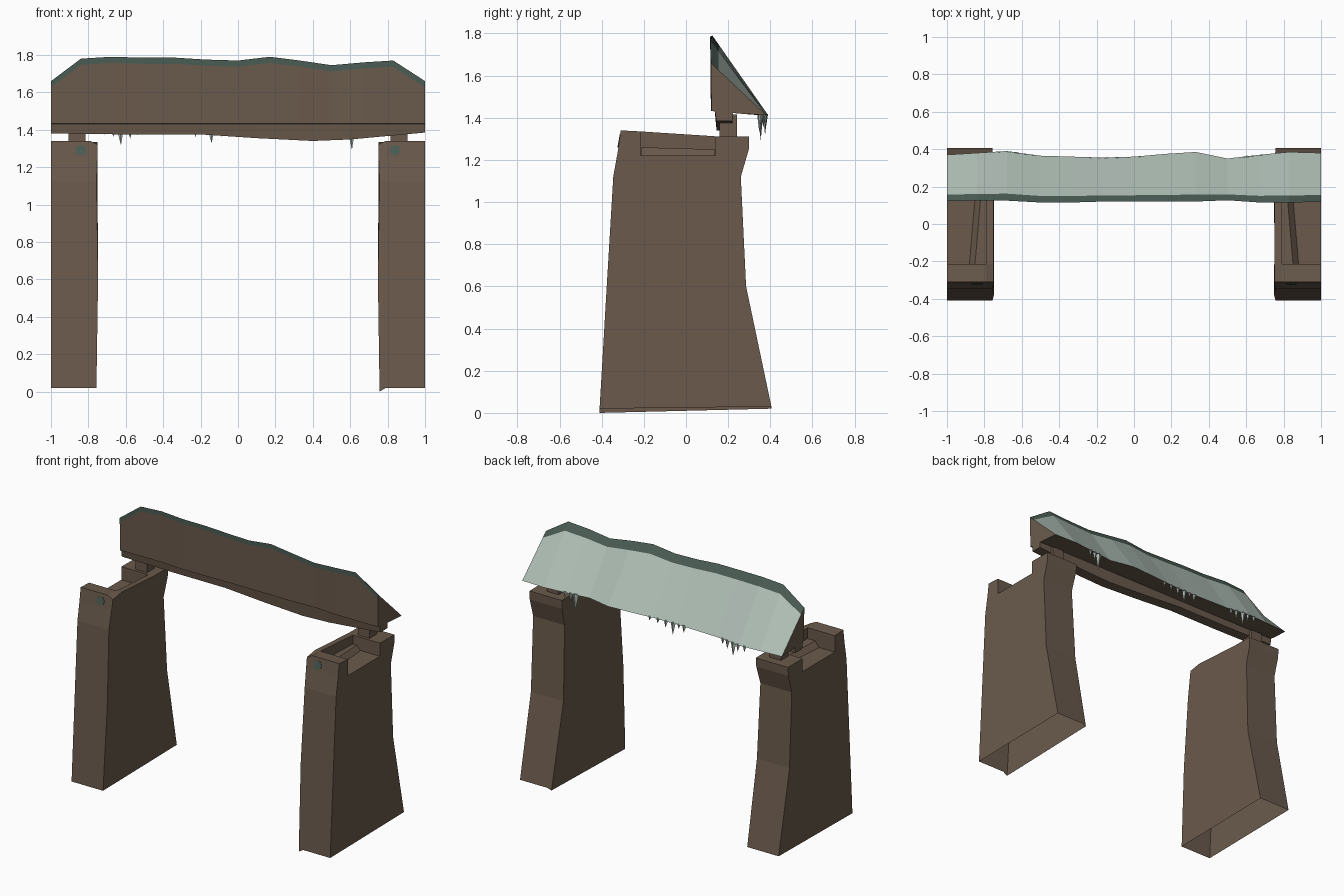
import bpy, bmesh, math
from mathutils import Vector

if "Cube" in bpy.data.objects:
    bpy.data.objects.remove(bpy.data.objects["Cube"])


def material(name, rgb):
    m = bpy.data.materials.new(name)
    m.diffuse_color = (*rgb, 1)
    m.use_nodes = True
    m.node_tree.nodes["Principled BSDF"].inputs["Base Color"].default_value = m.diffuse_color
    return m


BROWN = material("brown stone", (0.145, 0.102, 0.072))
SNOW = material("pale frost", (0.44, 0.53, 0.475))
GREEN = material("dark green trim", (0.070, 0.108, 0.090))


def finish(bm, name, *mats):
    bmesh.ops.recalc_face_normals(bm, faces=bm.faces)
    me = bpy.data.meshes.new(name)
    bm.to_mesh(me)
    bm.free()
    for m in mats:
        me.materials.append(m)
    ob = bpy.data.objects.new(name, me)
    bpy.context.collection.objects.link(ob)
    return ob


def loft(bm, rings, strip_mats=None, open_last=False):
    """Skin a row of equal rings and cap both ends."""
    rows = [[bm.verts.new(p) for p in r] for r in rings]
    n = len(rows[0])
    for a, b in zip(rows, rows[1:]):
        for i in range(n - open_last):
            j = (i + 1) % n
            f = bm.faces.new((a[i], a[j], b[j], b[i]))
            if strip_mats:
                f.material_index = strip_mats[i]
    bm.faces.new(rows[0])
    bm.faces.new(rows[-1])


# Pillar side profile: front edge upward, channel in the top, back edge downward
FRONT = [(-.41, .02), (-.376, .6), (-.345, 1.12), (-.322, 1.25), (-.31, 1.32)]
BACK = [(.30, 1.31), (.298, 1.25), (.26, 1.12), (.285, .6), (.405, .03)]
INNER = {0: .757, 1: .748, 2: .757, 3: .752, 4: .75}


def pillar_ring(s, x, notch, inner=False):
    ring = []
    rise = 0 if inner else .02
    floor1, floor2 = (1.22, 1.22) if notch else (1.335, 1.312)

    def edge(k, y, z):
        if k == 0 and s > 0:
            z -= .02 if inner else 0
        return s * (INNER[k] if inner else x), y, z

    for k, (y, z) in enumerate(FRONT):
        ring.append(edge(k, y, z + (rise if k == 4 else 0)))
    for y, z in ((-.215, 1.335), (-.215, floor1), (.14, floor2), (.14, 1.312)):
        ring.append((s * (.75 if inner else x), y, z))
    for k, (y, z) in enumerate(BACK):
        px, py, pz = edge(4 - k, y, z)
        ring.append((px, py, max(pz, .02)))
    return ring


def pillar(s, side):
    # Shell with a channel open to the outer side and an open underside
    bm = bmesh.new()
    loft(bm, [pillar_ring(s, .75, False, True), pillar_ring(s, .79, False),
              pillar_ring(s, .79, True), pillar_ring(s, 1, True)], open_last=True)
    bmesh.ops.remove_doubles(bm, verts=bm.verts, dist=1e-4)
    finish(bm, side + "_pillar", BROWN)

    # Sloping ledge inside the channel
    bm = bmesh.new()
    loft(bm, [[(s * .79, y, 1.22), (s * w, y, 1.22), (s * (w - .03), y, z), (s * .79, y, z)]
              for y, w, z in ((-.213, .88, 1.26), (.138, .85, 1.25))])
    finish(bm, side + "_channel_ledge", BROWN)

    # Support post under the lintel
    bm = bmesh.new()
    c = s * .86
    loft(bm, [[(c - .045, .16, z), (c + .045, .16, z), (c + .045, .243, z), (c - .045, .243, z)]
              for z in (1.3, 1.415)])
    finish(bm, side + "_post", BROWN)

    # Round stud on the front
    bm = bmesh.new()
    bmesh.ops.create_cone(bm, cap_ends=True, segments=8, radius1=.03, radius2=.03, depth=.02)
    for v in bm.verts:
        v.co = Vector((v.co.x + s * .84, v.co.z - .31 - v.co.y * -.18, v.co.y + 1.29))
    finish(bm, side + "_stud", GREEN)


pillar(-1, "left")
pillar(1, "right")

# Wedge lintel: x, ridge height, front y, eave y
STATIONS = [(-1, 1.66, .122, .37), (-.84, 1.78, .125, .38), (-.68, 1.79, .125, .39), (-.5, 1.785, .115, .365),
            (-.33, 1.785, .115, .36), (-.17, 1.775, .12, .355), (0, 1.77, .12, .36), (.17, 1.79, .12, .375),
            (.33, 1.77, .12, .385), (.5, 1.745, .127, .35), (.67, 1.76, .115, .37), (.83, 1.77, .115, .385),
            (1, 1.66, .118, .38)]
rings = []
for x, zt, yf, ye in STATIONS:
    ridge, eave = Vector((x, yf, zt)), Vector((x, ye, 1.412))
    rings.append([(x, yf + .003, 1.432), (x, yf, zt - .033), ridge,
                  ridge.lerp(eave, .14), eave, (x, .25, 1.42)])
bm = bmesh.new()
loft(bm, rings, [0, 1, 1, 2, 0, 0])
finish(bm, "lintel", BROWN, GREEN, SNOW)

# Sagging beam below the lintel
SAG = [(-1, 1.38), (-.6, 1.375), (-.2, 1.375), (.1, 1.355), (.4, 1.34), (.6, 1.348), (1, 1.385)]
bm = bmesh.new()
loft(bm, [[(x, .135, 1.445), (x, .145, z), (x, .22, z), (x, .225, 1.445)] for x, z in SAG])
finish(bm, "lower_beam", BROWN)


# Icicle clusters along the eave
def eave_y(x):
    for a, b in zip(STATIONS, STATIONS[1:]):
        if a[0] <= x <= b[0]:
            return a[3] + (b[3] - a[3]) * (x - a[0]) / (b[0] - a[0])


ICICLES = [(-.72, .04), (-.67, .05), (-.63, .095), (-.58, .06), (-.54, .04), (-.23, .05), (-.19, .03),
           (-.145, .085), (-.09, .05), (-.03, .035), (.03, .03), (.605, .12), (.64, .06), (.68, .04)]
bm = bmesh.new()
for x, length in ICICLES:
    y = eave_y(x) - .008
    r = .012 + length * .1
    tip = bm.verts.new((x + .004, y, 1.412 - length))
    base = [bm.verts.new((x + r * math.cos(a), y + r * .5 * math.sin(a), 1.418))
            for a in (math.tau * i / 4 for i in range(4))]
    for i in range(4):
        bm.faces.new((base[i], base[(i + 1) % 4], tip))
    bm.faces.new(base)
finish(bm, "icicles", SNOW)
